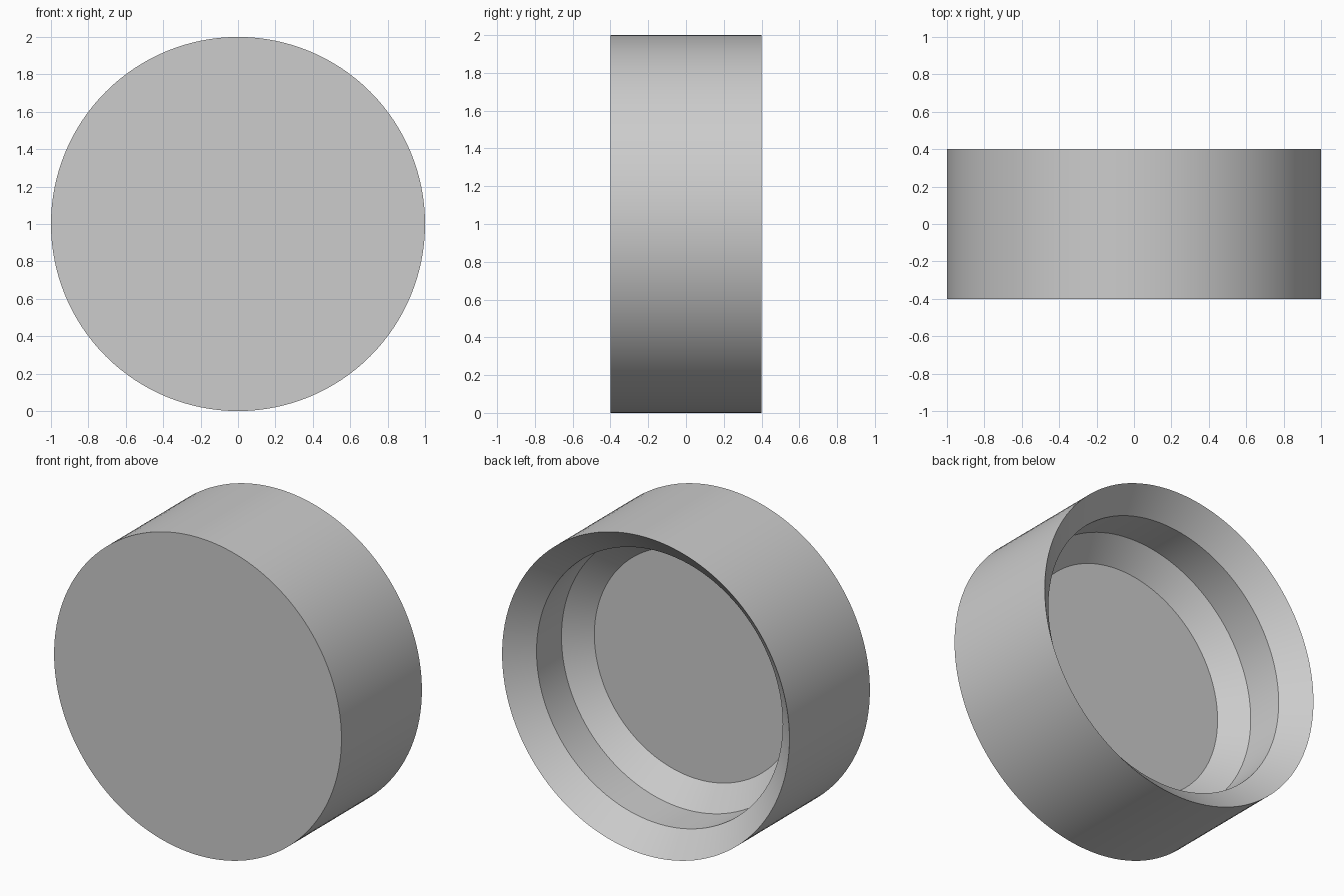
import bpy, bmesh, math
from mathutils import Matrix, Vector

if "Cube" in bpy.data.objects:
    bpy.data.objects.remove(bpy.data.objects["Cube"])

SEGMENTS = 128

# Half section as (radius, y): closed front, outer wall, stepped recess at the back
PROFILE = [
    (0.0, -0.40), (1.0, -0.40),      # front disc
    (1.0, 0.40),                     # outer wall
    (0.857, 0.262),                  # bevelled rim
    (0.857, 0.014),                  # straight recess wall
    (0.717, -0.113), (0.0, -0.113),  # tapered step and recess floor
]

grey = bpy.data.materials.new("plain grey")
grey.diffuse_color = (0.604, 0.604, 0.604, 1.0)
grey.use_nodes = True
grey.node_tree.nodes["Principled BSDF"].inputs["Base Color"].default_value = grey.diffuse_color

# Round cup: spin the section around the y axis
bm = bmesh.new()
verts = [bm.verts.new((r, y, 0.0)) for r, y in PROFILE]
edges = [bm.edges.new(pair) for pair in zip(verts, verts[1:])]
bmesh.ops.spin(bm, geom=verts + edges, cent=(0, 0, 0), axis=(0, 1, 0),
               angle=math.tau, steps=SEGMENTS, use_duplicate=False)
bmesh.ops.remove_doubles(bm, verts=bm.verts, dist=0.0001)
bmesh.ops.dissolve_degenerate(bm, edges=bm.edges, dist=0.0001)
bmesh.ops.recalc_face_normals(bm, faces=bm.faces)
bmesh.ops.transform(bm, matrix=Matrix.Translation(Vector((0, 0, 1))), verts=bm.verts)

mesh = bpy.data.meshes.new("round_cup")
bm.to_mesh(mesh)
bm.free()
mesh.materials.append(grey)
cup = bpy.data.objects.new("round_cup", mesh)
bpy.context.collection.objects.link(cup)

# Smooth walls, crisp rims
bpy.context.view_layer.objects.active = cup
cup.select_set(True)
bpy.ops.object.shade_smooth_by_angle(angle=math.radians(30))
